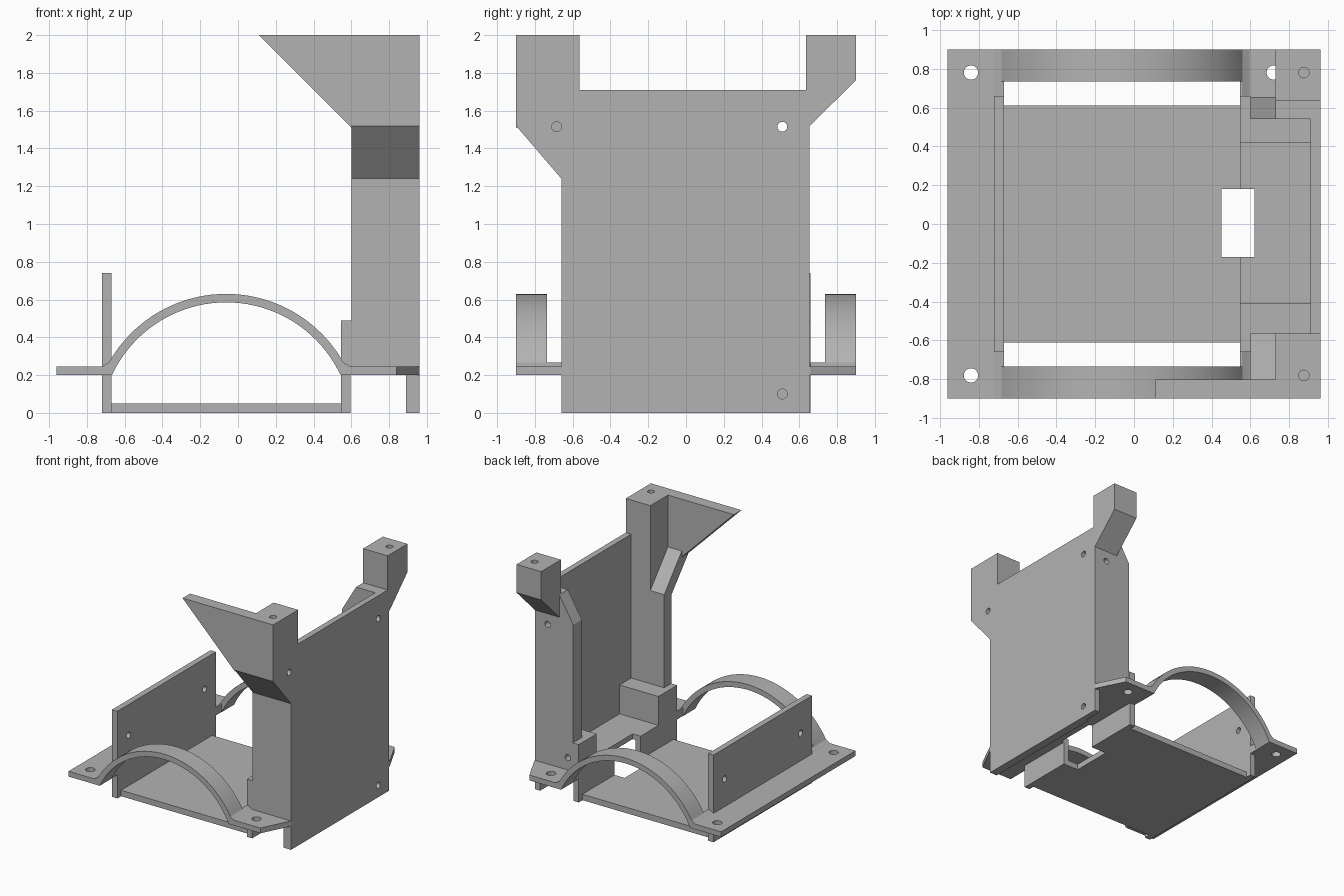
import bpy, bmesh, math
from mathutils import Vector, Matrix

cube = bpy.data.objects.get("Cube")
if cube:
    bpy.data.objects.remove(cube, do_unlink=True)

grey = bpy.data.materials.new("light_grey_plastic")
grey.use_nodes = True
COLOUR = (0.45, 0.45, 0.45, 1)
grey.diffuse_color = COLOUR
grey.node_tree.nodes["Principled BSDF"].inputs["Base Color"].default_value = COLOUR


def finish(name, bm):
    bmesh.ops.recalc_face_normals(bm, faces=bm.faces)
    mesh = bpy.data.meshes.new(name)
    bm.to_mesh(mesh)
    bm.free()
    mesh.materials.append(grey)
    ob = bpy.data.objects.new(name, mesh)
    bpy.context.collection.objects.link(ob)
    return ob


def prism(name, points, axis, low, high):
    """Extrude a 2D outline along an axis."""
    place = {"x": lambda a, b, t: (t, a, b),
             "y": lambda a, b, t: (a, t, b),
             "z": lambda a, b, t: (a, b, t)}[axis]
    bm = bmesh.new()
    face = bm.faces.new([bm.verts.new(place(a, b, low)) for a, b in points])
    moved = bmesh.ops.extrude_face_region(bm, geom=[face])["geom"]
    shift = Vector(place(0, 0, high - low))
    bmesh.ops.translate(bm, vec=shift, verts=[v for v in moved if isinstance(v, bmesh.types.BMVert)])
    return finish(name, bm)


def box(name, x0, x1, y0, y1, z0, z1):
    return prism(name, [(x0, y0), (x1, y0), (x1, y1), (x0, y1)], "z", z0, z1)


def rod(centre, axis, radius, length):
    turn = {"x": Matrix.Rotation(math.pi / 2, 4, "Y"),
            "y": Matrix.Rotation(math.pi / 2, 4, "X"),
            "z": Matrix.Identity(4)}[axis]
    bm = bmesh.new()
    bmesh.ops.create_cone(bm, cap_ends=True, segments=24, radius1=radius, radius2=radius,
                          depth=length, matrix=Matrix.Translation(centre) @ turn)
    return finish("hole_cutter", bm)


def cut(ob, *cutters):
    """Subtract the cutters, bake the result and drop the cutters."""
    for c in cutters:
        c.hide_render = True
        mod = ob.modifiers.new("cut", "BOOLEAN")
        mod.operation, mod.solver, mod.object = "DIFFERENCE", "EXACT", c
    graph = bpy.context.evaluated_depsgraph_get()
    mesh = bpy.data.meshes.new_from_object(ob.evaluated_get(graph))
    ob.modifiers.clear()
    ob.data = mesh
    for c in cutters:
        bpy.data.objects.remove(c, do_unlink=True)


def notch():
    return box("notch_cutter", 0.45, 0.62, -0.17, 0.18, -0.1, 0.6)


# Tray with its two side walls
floor = box("tray_floor", -0.72, 0.595, -0.61, 0.61, 0, 0.05)
cut(floor, notch())
inner = box("tray_inner_wall", 0.545, 0.595, -0.66, 0.66, 0, 0.245)
cut(inner, notch())
outer = box("tray_outer_wall", -0.72, -0.67, -0.66, 0.66, 0, 0.74)
cut(outer, *[rod((-0.7, y, 0.48), "x", 0.026, 0.3) for y in (-0.51, 0.51)])

# Mounting flanges
flange = box("outer_flange", -0.96, -0.67, -0.9, 0.9, 0.2, 0.245)
cut(flange, *[rod((-0.84, y, 0.22), "z", 0.037, 0.3) for y in (-0.78, 0.78)])
base = prism("post_flange", [(0.545, -0.9), (0.84, -0.9), (0.96, -0.66),
                             (0.96, 0.66), (0.84, 0.9), (0.545, 0.9)], "z", 0.2, 0.245)
cut(base, notch(), *[rod((0.72, y, 0.22), "z", 0.037, 0.3) for y in (-0.78, 0.78)])

# Arched straps and their small root fillets, front and back
MID, CENTRE_Z = -0.0625, -0.083
INNER, OUTER = 0.668, 0.713


def arc(radius, z_end, steps=40):
    a = math.asin((z_end - CENTRE_Z) / radius)
    angles = [a + (math.pi - 2 * a) * i / steps for i in range(steps + 1)]
    return [(MID + radius * math.cos(t), CENTRE_Z + radius * math.sin(t)) for t in angles]


for side, label in ((-1, "front"), (1, "back")):
    outline = arc(OUTER, 0.265) + arc(INNER, 0.2)[::-1]
    y0, y1 = sorted((0.735 * side, 0.9 * side))
    strap = prism(label + "_arch_strap", outline, "y", y0, y1)
    bpy.ops.object.select_all(action="DESELECT")
    strap.select_set(True)
    bpy.context.view_layer.objects.active = strap
    bpy.ops.object.shade_smooth_by_angle(angle=math.radians(30))
    y0, y1 = sorted((0.66 * side, 0.9 * side))
    for flip, end in ((-1, "outer"), (1, "inner")):
        root = [(0.6575, 0.24), (0.6575, 0.245), (0.62, 0.268), (0.6075, 0.268), (0.6075, 0.24)]
        prism(f"{label}_{end}_arch_root", [(MID + flip * x, z) for x, z in root], "y", y0, y1)

# Tall back panel
panel = prism("tall_panel", [(-0.66, 0), (-0.66, 1.24), (-0.9, 1.52), (-0.9, 2), (-0.565, 2),
                             (-0.565, 1.71), (0.635, 1.71), (0.635, 2), (0.9, 2), (0.9, 1.76),
                             (0.655, 1.52), (0.655, 0)], "x", 0.91, 0.96)
cut(panel, *[rod((0.93, y, z), "x", 0.026, 0.3)
             for y, z in ((-0.685, 1.515), (0.51, 1.515), (0.51, 0.1))])
box("panel_foot_rib", 0.89, 0.91, -0.66, 0.02, 0, 0.2)
box("panel_foot_rib_back", 0.89, 0.91, 0.02, 0.48, 0, 0.06)

# Front post: solid column, thin leaning web and triangular gusset
front = prism("front_post", [(-0.66, 0.22), (-0.66, 1.24), (-0.9, 1.52), (-0.9, 2),
                             (-0.565, 2), (-0.565, 0.22)], "x", 0.73, 0.91)
cut(front, rod((0.875, -0.78, 2), "z", 0.027, 0.3))
prism("front_post_web", [(-0.66, 0.22), (-0.66, 1.24), (-0.9, 1.52), (-0.9, 2), (-0.8, 2),
                         (-0.8, 1.56), (-0.565, 1.28), (-0.565, 0.22)], "x", 0.6, 0.73)
prism("front_gusset", [(0.11, 2), (0.6, 1.51), (0.6, 2)], "y", -0.9, -0.8)

# Back post with its overhanging head
back = prism("back_post", [(0.6, 0.22), (0.6, 1.49), (0.73, 1.71), (0.91, 1.71), (0.91, 0.22)],
             "y", 0.54, 0.655)
cut(back, rod((0.84, 0.66, 1.43), "y", 0.026, 0.12), rod((0.65, 0.66, 0.35), "y", 0.026, 0.12))
head = prism("back_post_head", [(0.635, 2), (0.9, 2), (0.9, 1.76), (0.655, 1.52), (0.635, 1.52)],
             "x", 0.73, 0.91)
cut(head, rod((0.875, 0.78, 2), "z", 0.027, 0.3))

# Raised blocks at the post feet
box("front_foot_block", 0.545, 0.91, -0.61, -0.41, 0.22, 0.49)
box("front_foot_block_end", 0.545, 0.6, -0.66, -0.61, 0.22, 0.49)
box("back_foot_block", 0.545, 0.91, 0.42, 0.54, 0.22, 0.49)
box("back_foot_block_end", 0.545, 0.6, 0.54, 0.66, 0.22, 0.49)
